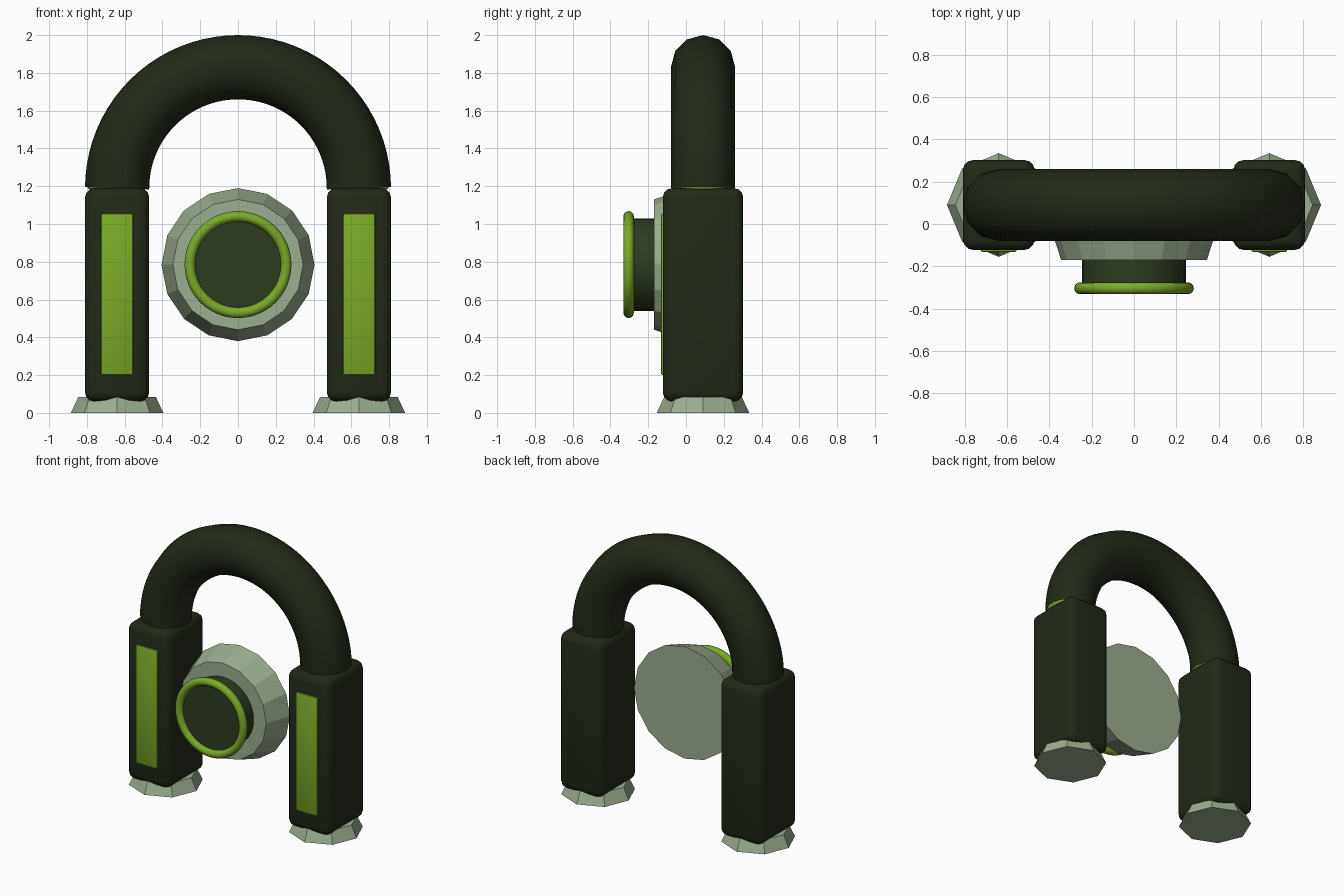
import bpy, math

if "Cube" in bpy.data.objects:
    bpy.data.objects.remove(bpy.data.objects["Cube"])

CY = 0.09          # depth centre of the legs and arch
LEG_X = 0.64       # sideways position of each leg
DIAL_Z = 0.785     # height of the central dial


def material(name, rgb):
    m = bpy.data.materials.new(name)
    m.diffuse_color = (*rgb, 1)
    m.use_nodes = True
    m.node_tree.nodes["Principled BSDF"].inputs["Base Color"].default_value = m.diffuse_color
    return m


DARK = material("dark_green", (0.0155, 0.023, 0.0095))
KNOB = material("knob_green", (0.026, 0.043, 0.014))
LIME = material("lime", (0.20, 0.40, 0.022))
PALE = material("pale_green_grey", (0.33, 0.42, 0.28))


def finish(name, mat, smooth=None):
    ob = bpy.context.object
    ob.name = name
    ob.data.materials.append(mat)
    if smooth:
        bpy.ops.object.shade_smooth_by_angle(angle=math.radians(smooth))
    return ob


def box(name, lo, hi, bevel, segments, mat):
    centre = [(a + b) / 2 for a, b in zip(lo, hi)]
    bpy.ops.mesh.primitive_cube_add(size=1, location=centre)
    ob = bpy.context.object
    ob.scale = [b - a for a, b in zip(lo, hi)]
    bpy.ops.object.transform_apply(location=False, rotation=False, scale=True)
    mod = ob.modifiers.new("round", 'BEVEL')
    mod.width, mod.segments = bevel, segments
    bpy.ops.object.modifier_apply(modifier=mod.name)
    return finish(name, mat, 40)


def cone(name, sides, r1, r2, depth, loc, rot, mat, smooth=None):
    bpy.ops.mesh.primitive_cone_add(vertices=sides, radius1=r1, radius2=r2,
                                    depth=depth, location=loc, rotation=rot)
    return finish(name, mat, smooth)


def torus(name, major, minor, loc, rot, mat):
    bpy.ops.mesh.primitive_torus_add(major_radius=major, minor_radius=minor,
                                     major_segments=48, minor_segments=12,
                                     location=loc, rotation=rot)
    return finish(name, mat, 60)


# Legs with light panels, faceted feet and recessed collars
for side, s in (("left", -1), ("right", 1)):
    x = s * LEG_X
    box(side + "_leg", (x - 0.17, CY - 0.213, 0.06), (x + 0.17, CY + 0.213, 1.19), 0.05, 3, DARK)
    box(side + "_panel", (x - 0.085, -0.133, 0.20), (x + 0.085, -0.09, 1.055), 0.01, 2, LIME)
    cone(side + "_foot", 8, 0.245, 0.205, 0.085, (x, CY, 0.0425), (0, 0, 0), PALE)
    torus(side + "_collar", 0.14, 0.018, (x, CY, 1.20), (0, 0, 0), LIME)

# Arch: semicircular path with a twelve-sided tube
curve = bpy.data.curves.new("arch", 'CURVE')
curve.dimensions = '3D'
curve.bevel_depth = 0.17
curve.bevel_resolution = 4
STEPS = 40
spline = curve.splines.new('POLY')
spline.points.add(STEPS)
for i, p in enumerate(spline.points):
    a = math.pi * i / STEPS
    p.co = (LEG_X * math.cos(a), CY, 1.19 + LEG_X * math.sin(a), 1)
arch = bpy.data.objects.new("arch", curve)
bpy.context.collection.objects.link(arch)
bpy.ops.object.select_all(action='DESELECT')
arch.select_set(True)
bpy.context.view_layer.objects.active = arch
bpy.ops.object.convert(target='MESH')
finish("arch", DARK, 60)

# Dial facing the front: faceted plate, knob and lime rim
FRONT = (math.pi / 2, 0, 0)
plate = cone("dial_plate", 16, 0.405, 0.345, 0.185, (0, -0.0775, DIAL_Z), FRONT, PALE)
cone("dial_knob", 32, 0.245, 0.245, 0.15, (0, -0.225, DIAL_Z), FRONT, KNOB, 40)
torus("dial_rim", 0.255, 0.028, (0, -0.304, DIAL_Z), FRONT, LIME)
